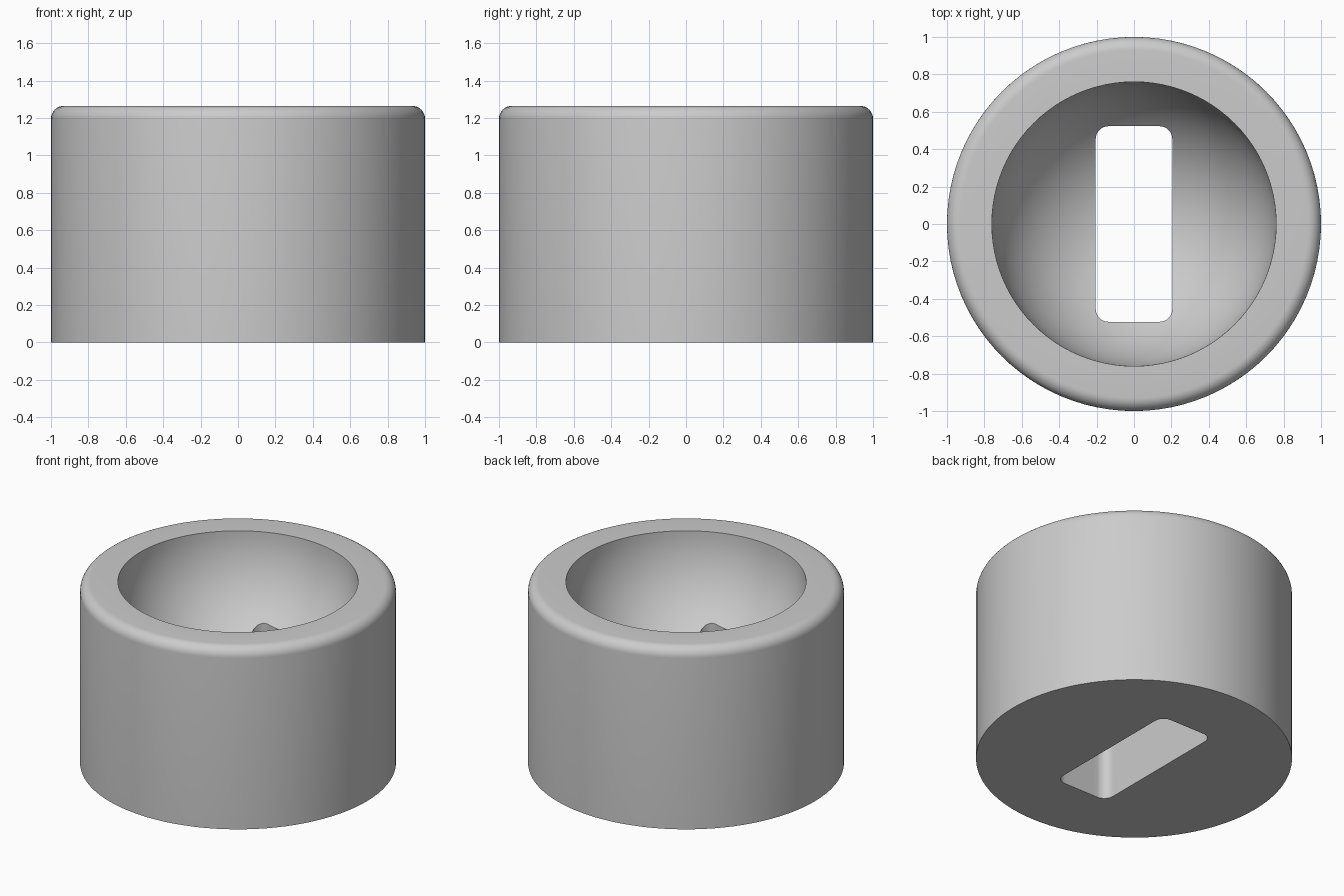
import bpy, bmesh
from math import sin, cos, pi, radians
from mathutils import Vector

cube = bpy.data.objects.get("Cube")
if cube:
    bpy.data.objects.remove(cube, do_unlink=True)

HEIGHT, RADIUS, FILLET, BOWL = 1.265, 1.0, 0.07, 0.76
SLOT_X, SLOT_Y, SLOT_R = 0.205, 0.523, 0.07
SEGMENTS = 96


def arc(cx, cy, r, start, end, steps):
    angles = [radians(start + (end - start) * i / steps) for i in range(steps + 1)]
    return [(cx + r * cos(a), cy + r * sin(a)) for a in angles]


def make_object(name, bm):
    bmesh.ops.recalc_face_normals(bm, faces=bm.faces)
    mesh = bpy.data.meshes.new(name)
    bm.to_mesh(mesh)
    bm.free()
    obj = bpy.data.objects.new(name, mesh)
    bpy.context.collection.objects.link(obj)
    return obj


# Plain grey material
grey = bpy.data.materials.new("plain_grey")
grey.use_nodes = True
colour = (0.6, 0.6, 0.6, 1)
grey.diffuse_color = colour
grey.node_tree.nodes["Principled BSDF"].inputs["Base Color"].default_value = colour

# Round body: base, wall, rounded top edge, flat rim and hemispherical bowl
profile = [(0, 0), (RADIUS, 0)]
profile += arc(RADIUS - FILLET, HEIGHT - FILLET, FILLET, 0, 90, 8)
profile += arc(0, HEIGHT, BOWL, 0, -90, 28)
bm = bmesh.new()
verts = [bm.verts.new((r, 0, z)) for r, z in profile]
edges = [bm.edges.new(pair) for pair in zip(verts, verts[1:])]
bmesh.ops.spin(bm, geom=verts + edges, cent=(0, 0, 0), axis=(0, 0, 1),
               angle=2 * pi, steps=SEGMENTS)
bmesh.ops.remove_doubles(bm, verts=bm.verts, dist=0.0001)
body = make_object("round_body", bm)
body.data.materials.append(grey)

# Rounded slot cutter running through the floor
outline = []
for sx, sy, start in ((1, 1, 0), (-1, 1, 90), (-1, -1, 180), (1, -1, 270)):
    outline += arc(sx * (SLOT_X - SLOT_R), sy * (SLOT_Y - SLOT_R), SLOT_R,
                   start, start + 90, 8)
bm = bmesh.new()
face = bm.faces.new([bm.verts.new((x, y, -0.2)) for x, y in outline])
result = bmesh.ops.extrude_face_region(bm, geom=[face])
top = [g for g in result["geom"] if isinstance(g, bmesh.types.BMVert)]
bmesh.ops.translate(bm, verts=top, vec=Vector((0, 0, HEIGHT + 0.1)))
cutter = make_object("slot_cutter", bm)
cutter.data.materials.append(grey)

# Cut the slot, then drop the cutter
cut = body.modifiers.new("slot", "BOOLEAN")
cut.operation = "DIFFERENCE"
cut.solver = "EXACT"
cut.object = cutter
bpy.context.view_layer.objects.active = body
body.select_set(True)
bpy.ops.object.modifier_apply(modifier=cut.name)
bpy.data.objects.remove(cutter, do_unlink=True)

# Smooth shading with crisp rims
bpy.ops.object.shade_smooth_by_angle(angle=radians(30))
